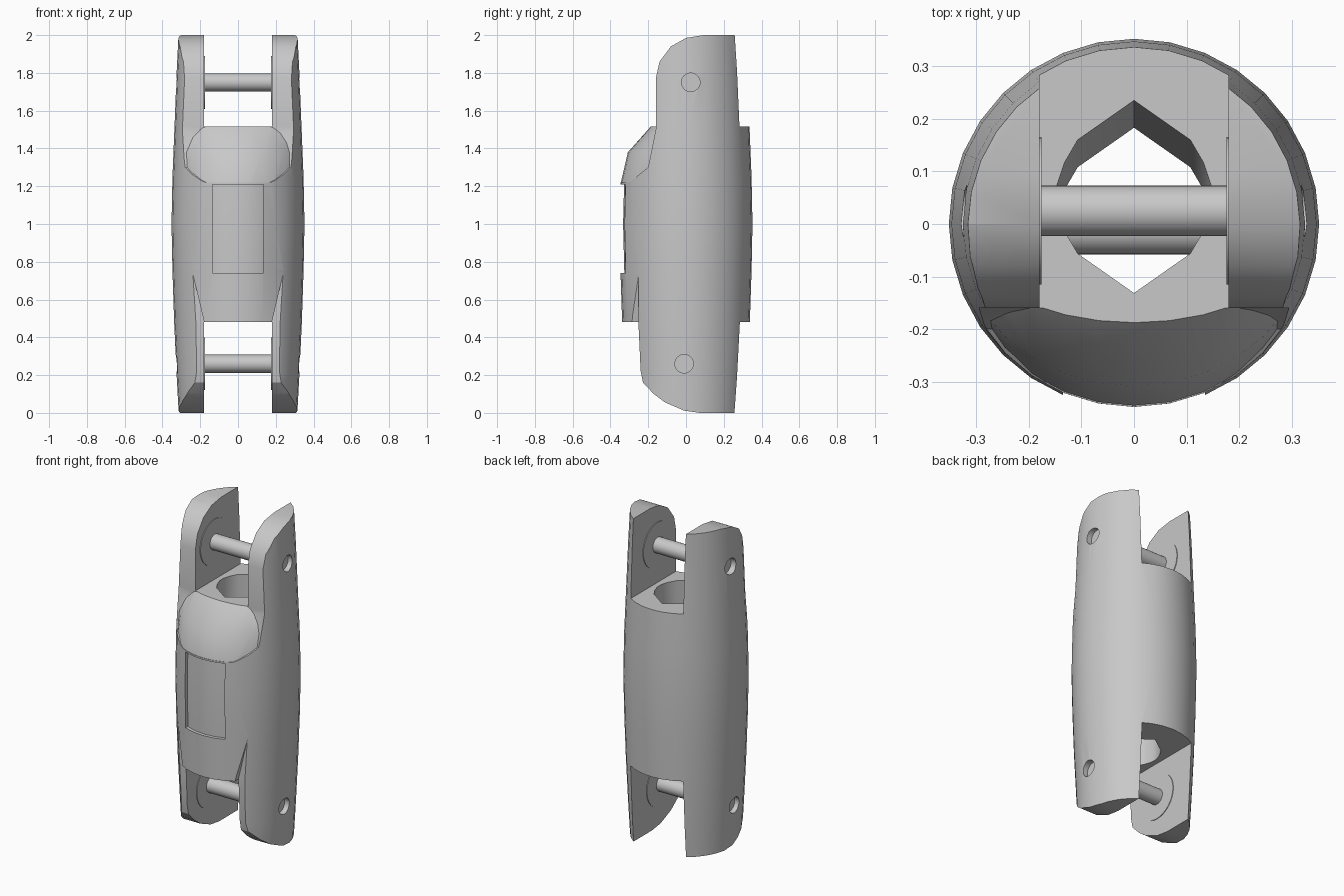
import bpy, bmesh, math
from mathutils import Vector, Matrix

cube = bpy.data.objects.get("Cube")
if cube:
    bpy.data.objects.remove(cube, do_unlink=True)

grey = bpy.data.materials.new("satin grey")
grey.use_nodes = True
grey.diffuse_color = (0.58, 0.58, 0.58, 1)
grey.node_tree.nodes["Principled BSDF"].inputs["Base Color"].default_value = (0.58, 0.58, 0.58, 1)


def finish(name, bm):
    bmesh.ops.recalc_face_normals(bm, faces=bm.faces)
    mesh = bpy.data.meshes.new(name)
    bm.to_mesh(mesh)
    bm.free()
    mesh.materials.append(grey)
    obj = bpy.data.objects.new(name, mesh)
    bpy.context.collection.objects.link(obj)
    return obj


def loft(name, rings):
    """Skin a list of equal closed rings and cap both ends."""
    bm = bmesh.new()
    rows = [[bm.verts.new(p) for p in ring] for ring in rings]
    n = len(rows[0])
    for a, b in zip(rows, rows[1:]):
        for i in range(n):
            j = (i + 1) % n
            bm.faces.new((a[i], a[j], b[j], b[i]))
    bm.faces.new(rows[0][::-1])
    bm.faces.new(rows[-1])
    return finish(name, bm)


def prism_x(name, pts, half):
    return loft(name, [[(x, y, z) for y, z in pts] for x in (-half, half)])


def prism_y(name, pts, lo, hi):
    return loft(name, [[(x, y, z) for x, z in pts] for y in (lo, hi)])


def rod(name, x0, x1, y, z, radius, sides=32):
    ring = [(y + radius * math.cos(i * math.tau / sides),
             z + radius * math.sin(i * math.tau / sides)) for i in range(sides)]
    return loft(name, [[(x, a, b) for a, b in ring] for x in (x0, x1)])


def barrel(name, profile):
    """Lathe of (z, radius, depth scale of the front half)."""
    angles = [i * math.tau / 32 for i in range(32)]
    return loft(name, [[(r * math.cos(a), r * math.sin(a) * (front if math.sin(a) < 0 else 1), z)
                        for a in angles] for z, r, front in profile])


def cut(target, cutter):
    mod = target.modifiers.new("cut", "BOOLEAN")
    mod.operation = "DIFFERENCE"
    mod.solver = "EXACT"
    mod.object = cutter
    bpy.context.view_layer.update()
    graph = bpy.context.evaluated_depsgraph_get()
    mesh = bpy.data.meshes.new_from_object(target.evaluated_get(graph))
    target.modifiers.clear()
    target.data = mesh
    bpy.data.objects.remove(cutter, do_unlink=True)


def smooth(obj):
    bpy.ops.object.select_all(action="DESELECT")
    obj.select_set(True)
    bpy.context.view_layer.objects.active = obj
    bpy.ops.object.shade_smooth_by_angle(angle=math.radians(30))


# Bulging barrel that carries both forks
body = barrel("double_fork_body", [(0, .314, 1), (.2, .325, 1), (.48, .338, 1), (.75, .347, 1),
                                   (1, .352, 1), (1.25, .347, 1), (1.52, .336, 1),
                                   (1.8, .325, 1), (2, .315, 1)])

# Upper front: rounded fork tips, sparing the sloped shoulder in the middle
upper = prism_x("upper_cutter", [(-.6, 1.22), (-.3, 1.22), (-.2, 1.3), (-.16, 1.5), (-.16, 1.77),
                                 (-.14, 1.86), (-.08, 1.94), (0, 1.985), (.1, 2.001),
                                 (.1, 2.2), (-.6, 2.2)], .6)
cut(upper, barrel("shoulder", [(1.1, .3502, 1), (1.21, .3482, .997), (1.38, .342, .9),
                               (1.51, .336, .57), (1.6, .333, .35)]))
cut(body, upper)

# Lower front: flattened, rounded fork tips beside the tapered apron
lower = prism_x("lower_cutter", [(-.6, .76), (-.25, .76), (-.252, .48), (-.24, .22), (-.228, .16),
                                 (-.17, .1), (-.11, .055), (-.01, .012), (.08, -.001),
                                 (.08, -.2), (-.6, -.2)], .6)
cut(lower, prism_y("apron", [(-.179, .3), (.179, .3), (.179, .48), (.24, .74), (.24, .9),
                             (-.24, .9), (-.24, .74), (-.179, .48)], -.8, .3))
cut(body, lower)

# Slots between the fork arms
for z0, z1 in ((1.515, 2.3), (-.3, .48)):
    cut(body, prism_y("slot", [(-.18, z0), (.18, z0), (.18, z1), (-.18, z1)], -.7, .7))

# Slightly leaning bore with pointed ends
quarter = [(.147, .02), (.132, .065), (.107, .108)]
bore = quarter + [(0, .183)] + [(-x, y) for x, y in quarter[::-1]]
bore += [(-x, -y) for x, y in quarter] + [(0, -.183)] + [(x, -y) for x, y in quarter[::-1]]
cut(body, loft("bore", [[(x, y + .05 * (z - .48), z) for x, y in bore] for z in (.3, 1.7)]))

# Shallow curved window recess on the front
window = prism_y("window", [(-.135, .74), (.135, .74), (.135, 1.21), (-.135, 1.21)], -.6, -.2)
cut(window, barrel("window_floor", [(.6, .323, 1), (1, .333, 1), (1.4, .323, 1)]))
cut(body, window)

# Pins, their bosses and the blind holes outside
for label, y, z in (("upper", .025, 1.75), ("lower", -.01, .26)):
    for side, s in (("left", 1), ("right", -1)):
        cut(body, rod("drill", s * .292, s * .5, y, z, .049))
        smooth(rod(f"{label}_{side}_boss", s * .176, s * .19, y, z, .14))
    smooth(rod(f"{label}_pin", -.25, .25, y, z, .048))
smooth(body)
